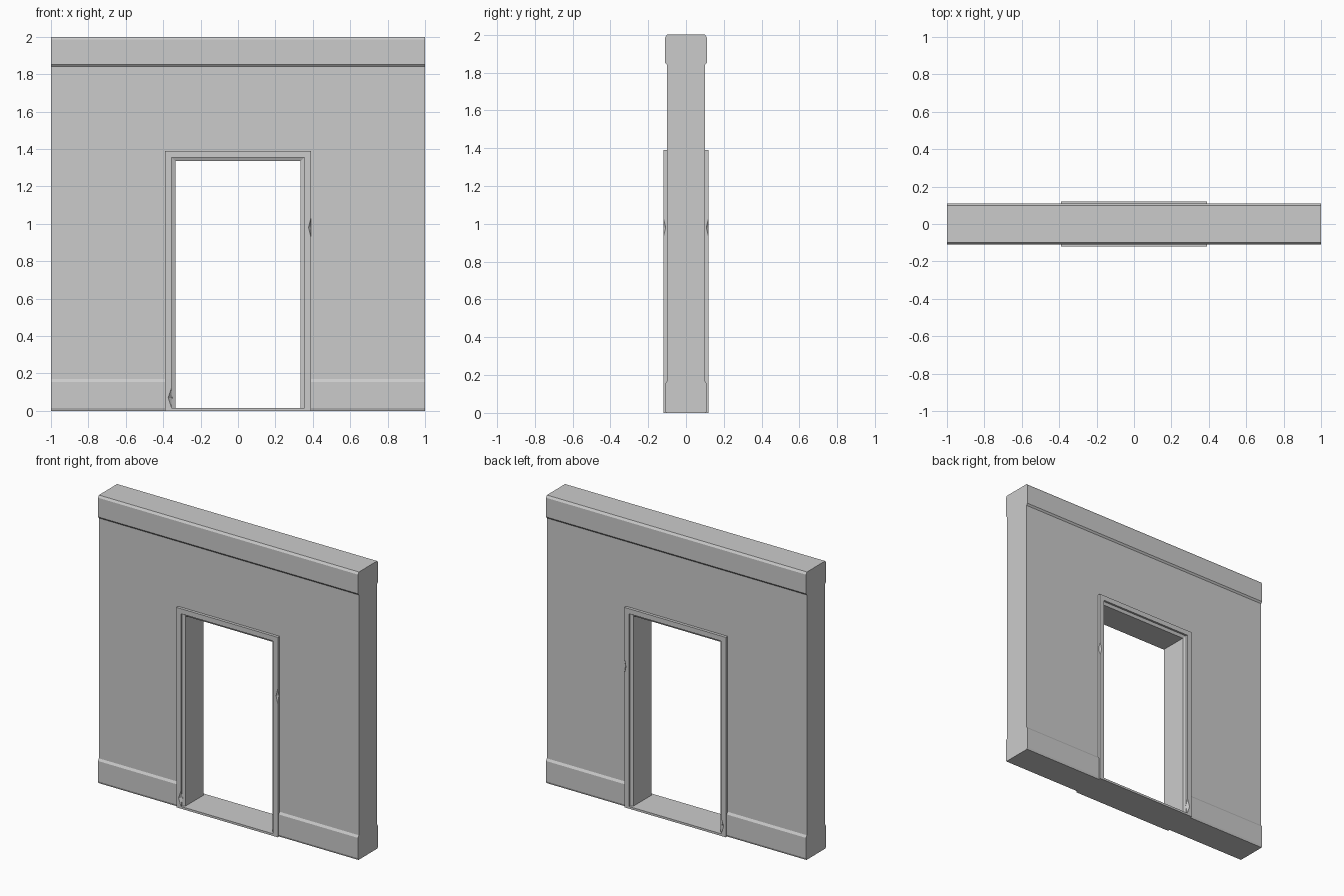
import bpy, bmesh
from mathutils import Matrix

if "Cube" in bpy.data.objects:
    bpy.data.objects.remove(bpy.data.objects["Cube"])


def finish(name, bm):
    bmesh.ops.recalc_face_normals(bm, faces=bm.faces)
    mesh = bpy.data.meshes.new(name)
    bm.to_mesh(mesh)
    bm.free()
    ob = bpy.data.objects.new(name, mesh)
    bpy.context.collection.objects.link(ob)
    return ob


def loft(name, rings):
    """Bridge closed rings of points and cap both ends."""
    bm = bmesh.new()
    rows = [[bm.verts.new(p) for p in ring] for ring in rings]
    n = len(rows[0])
    for a, b in zip(rows, rows[1:]):
        for i in range(n):
            j = (i + 1) % n
            bm.faces.new((a[i], a[j], b[j], b[i]))
    bm.faces.new(rows[0])
    bm.faces.new(rows[-1])
    return finish(name, bm)


def box(name, x, y, z0, z1):
    bm = bmesh.new()
    bmesh.ops.create_cube(bm, size=1, matrix=Matrix.Translation((0, 0, (z0 + z1) / 2))
                          @ Matrix.Diagonal((2 * x, 2 * y, z1 - z0, 1)))
    return finish(name, bm)


def cut(ob, cutter):
    cutter.hide_render = True
    cutter.hide_viewport = True
    mod = ob.modifiers.new(cutter.name, 'BOOLEAN')
    mod.operation = 'DIFFERENCE'
    mod.solver = 'EXACT'
    mod.object = cutter


def both_sides(half):
    return half + [(-y, z) for y, z in reversed(half)]


# Wall with baseboard and top band, one cross-section run along x
wall_half = [(0.105, 0), (0.11, 0.014), (0.11, 0.155), (0.10, 0.17),
             (0.10, 1.84), (0.11, 1.852), (0.11, 1.985), (0.10, 2.0)]
wall = loft("wall", [[(x, y, z) for y, z in both_sides(wall_half)] for x in (-1, 1)])
cut(wall, box("doorway_cutter", 0.37, 0.3, -0.1, 1.375))

# Stepped door frame, profile (offset from opening, y) swept up, across and down
half = [(0.055, 0.12), (0.02, 0.12), (0.02, 0.106), (0.0, 0.097)]
profile = half + [(o, -y) for o, y in reversed(half)]
W, H = 0.335, 1.335
path = [(-1, False), (-1, True), (1, True), (1, False)]
frame = loft("door_frame", [[(s * (W + o), y, H + o if top else 0) for o, y in profile]
                            for s, top in path])

# Worn chips on the frame edges, the same on front and back
for side in (-1, 1):
    for label, x, z, r, h in (("outer", 0.391, 0.98, 0.015, 0.06),
                              ("inner", -0.354, 0.07, 0.02, 0.06)):
        bm = bmesh.new()
        bmesh.ops.create_uvsphere(bm, u_segments=4, v_segments=2, radius=1,
                                  matrix=Matrix.Translation((x, side * 0.121, z))
                                  @ Matrix.Diagonal((r, r, h, 1)))
        cut(frame, finish(f"{label}_chip_cutter", bm))

# Threshold
box("threshold", 0.385, 0.12, 0, 0.015)
